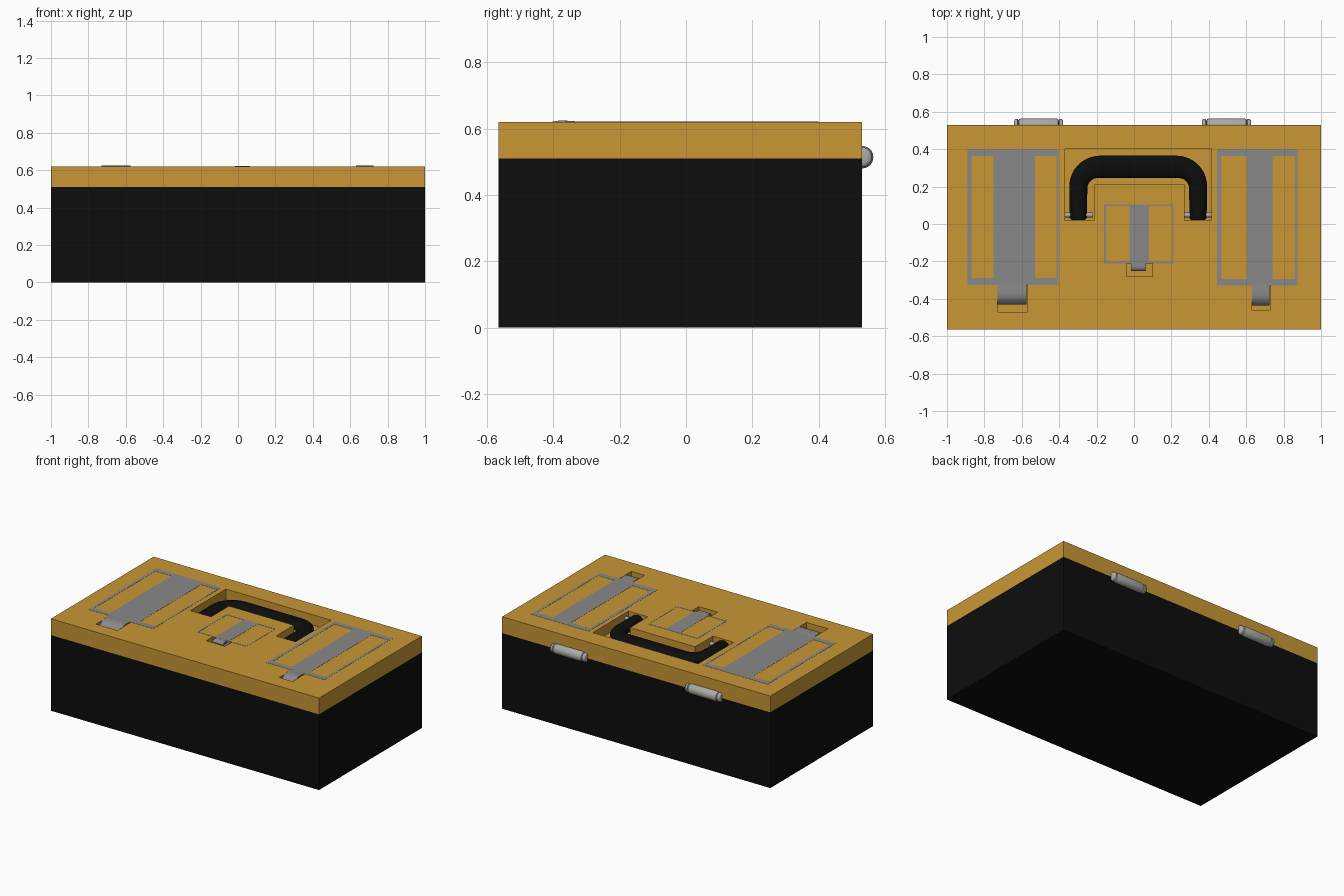
import bpy, bmesh
from math import sin, cos, pi

if "Cube" in bpy.data.objects:
    bpy.data.objects.remove(bpy.data.objects["Cube"])


def material(name, rgb):
    m = bpy.data.materials.new(name)
    m.diffuse_color = (*rgb, 1)
    m.use_nodes = True
    m.node_tree.nodes["Principled BSDF"].inputs["Base Color"].default_value = m.diffuse_color
    return m


BLACK = material("black", (0.004, 0.004, 0.004))
OCHRE = material("ochre", (0.58, 0.31, 0.035))
GREY = material("grey", (0.25, 0.25, 0.25))
STEEL = material("steel", (0.4, 0.4, 0.38))


def finish(bm, name, mat, smooth=False):
    bmesh.ops.recalc_face_normals(bm, faces=bm.faces)
    me = bpy.data.meshes.new(name)
    bm.to_mesh(me)
    bm.free()
    ob = bpy.data.objects.new(name, me)
    bpy.context.collection.objects.link(ob)
    if mat:
        me.materials.append(mat)
    if smooth:
        bpy.ops.object.select_all(action='DESELECT')
        ob.select_set(True)
        bpy.context.view_layer.objects.active = ob
        bpy.ops.object.shade_smooth_by_angle(angle=0.7)
    return ob


def add_loft(bm, rings):
    """Skin a list of closed rings and cap both ends."""
    vs = [[bm.verts.new(p) for p in r] for r in rings]
    n = len(vs[0])
    for a, b in zip(vs, vs[1:]):
        for i in range(n):
            bm.faces.new((a[i], a[(i + 1) % n], b[(i + 1) % n], b[i]))
    bm.faces.new(vs[0])
    bm.faces.new(vs[-1])


def prism(bm, outline, z0, z1):
    add_loft(bm, [[(x, y, z) for x, y in outline] for z in (z0, z1)])


def rect(x0, x1, y0, y1):
    return [(x0, y0), (x1, y0), (x1, y1), (x0, y1)]


def slab(name, outline, z0, z1, mat):
    bm = bmesh.new()
    prism(bm, outline, z0, z1)
    return finish(bm, name, mat)


def carve(ob, outlines, z0, z1):
    bm = bmesh.new()
    for o in outlines:
        prism(bm, o, z0, z1)
    cutter = finish(bm, "cutter", None)
    mod = ob.modifiers.new("carve", 'BOOLEAN')
    mod.operation, mod.solver, mod.object = 'DIFFERENCE', 'EXACT', cutter
    bpy.context.view_layer.objects.active = ob
    bpy.ops.object.modifier_apply(modifier=mod.name)
    bpy.data.objects.remove(cutter)


# case body and lid
Y0, Y1, SEAM, TOP = -0.565, 0.53, 0.51, 0.62
slab("case_body", rect(-1, 1, Y0, Y1), 0, SEAM, BLACK)
lid = slab("lid", rect(-1, 1, Y0, Y1), SEAM, TOP, OCHRE)

# U-shaped handle well and finger pockets under the latch tabs
well = [(-0.37, 0.02), (-0.215, 0.02), (-0.215, 0.21), (0.27, 0.21),
        (0.27, 0.02), (0.415, 0.02), (0.415, 0.40), (-0.37, 0.40)]
carve(lid, [well, rect(-0.73, -0.57, -0.47, -0.31), rect(0.63, 0.73, -0.46, -0.32),
            rect(-0.04, 0.10, -0.28, -0.20)], 0.55, 0.7)

# hatches: plate extent, two sunken strips, tab extent and tab size
hatches = {
    "left": ((-0.89, -0.405, -0.325, 0.40), (-0.87, -0.75), (-0.53, -0.415), (-0.73, -0.575), 1.0),
    "right": ((0.445, 0.875, -0.33, 0.40), (0.465, 0.605), (0.74, 0.86), (0.63, 0.725), 1.0),
    "centre": ((-0.16, 0.21, -0.21, 0.105), (-0.15, -0.025), (0.08, 0.205), (-0.015, 0.065), 0.4),
}
arch = [(0.02, 0.0), (-0.02, 0.003), (-0.05, 0.005), (-0.072, 0.001), (-0.09, -0.01), (-0.105, -0.028)]
for side, (box, s1, s2, tab, k) in hatches.items():
    x0, x1, y0, y1 = box
    inset = 0.037 * (1 if k == 1 else 0.25)
    plate = slab(side + "_hatch", rect(*box), 0.58, TOP + 0.001, GREY)
    carve(plate, [rect(a, b, y0 + inset, y1 - inset) for a, b in (s1, s2)], TOP - 0.009, 0.7)
    # arched latch tab
    top = [(y0 + y * k, TOP + z * k) for y, z in arch]
    under = [(y + 0.006 * k, z - 0.014) for y, z in reversed(top)]
    bm = bmesh.new()
    add_loft(bm, [[(x, y, z) for y, z in top + under] for x in tab])
    finish(bm, side + "_latch_tab", GREY, True)

# carry handle: swept oval with a thicker grip
CX, HALF, YTOP, R, ZC = 0.0225, 0.32, 0.305, 0.11, 0.582
half = [(-HALF, 0.022, -1, 0, 0.036), (-HALF, 0.032, -1, 0, 0.046), (-HALF, 0.12, -1, 0, 0.047)]
for i in range(11):
    t = pi / 2 * i / 10
    half.append((-HALF + R - R * cos(t), YTOP - R + R * sin(t), -cos(t), sin(t), 0.048 + 0.012 * i / 10))
path = half + [(-x, y, -nx, ny, w) for x, y, nx, ny, w in reversed(half)]
rings = []
for x, y, nx, ny, w in path:
    ring = []
    for j in range(20):
        a = 2 * pi * j / 20
        ring.append((CX + x + nx * w * cos(a), y + ny * w * cos(a), ZC + 0.031 * sin(a)))
    rings.append(ring)
bm = bmesh.new()
add_loft(bm, rings)
finish(bm, "carry_handle", BLACK, True)


def turned(name, cx, cy, cz, profile, mat):
    """Lathe (x, radius) pairs around an axis parallel to x."""
    bm = bmesh.new()
    add_loft(bm, [[(cx + x, cy + r * cos(2 * pi * j / 24), cz + r * sin(2 * pi * j / 24))
                   for j in range(24)] for x, r in profile])
    return finish(bm, name, mat, True)


# handle pivot pins and rear hinges
for side, cx in (("left", -0.2925), ("right", 0.3425)):
    turned(side + "_handle_pin", cx, 0.048, ZC, [(-0.077, 0.013), (0.074, 0.013)], STEEL)
end = [(0.131, 0.018), (0.129, 0.026), (0.124, 0.03), (0.112, 0.03),
       (0.108, 0.022), (0.104, 0.03), (0.09, 0.034)]
barrel = [(-x, r) for x, r in end] + list(reversed(end))
for side, cx in (("left", -0.51), ("right", 0.495)):
    turned(side + "_hinge", cx, 0.531, 0.514, barrel, STEEL)
